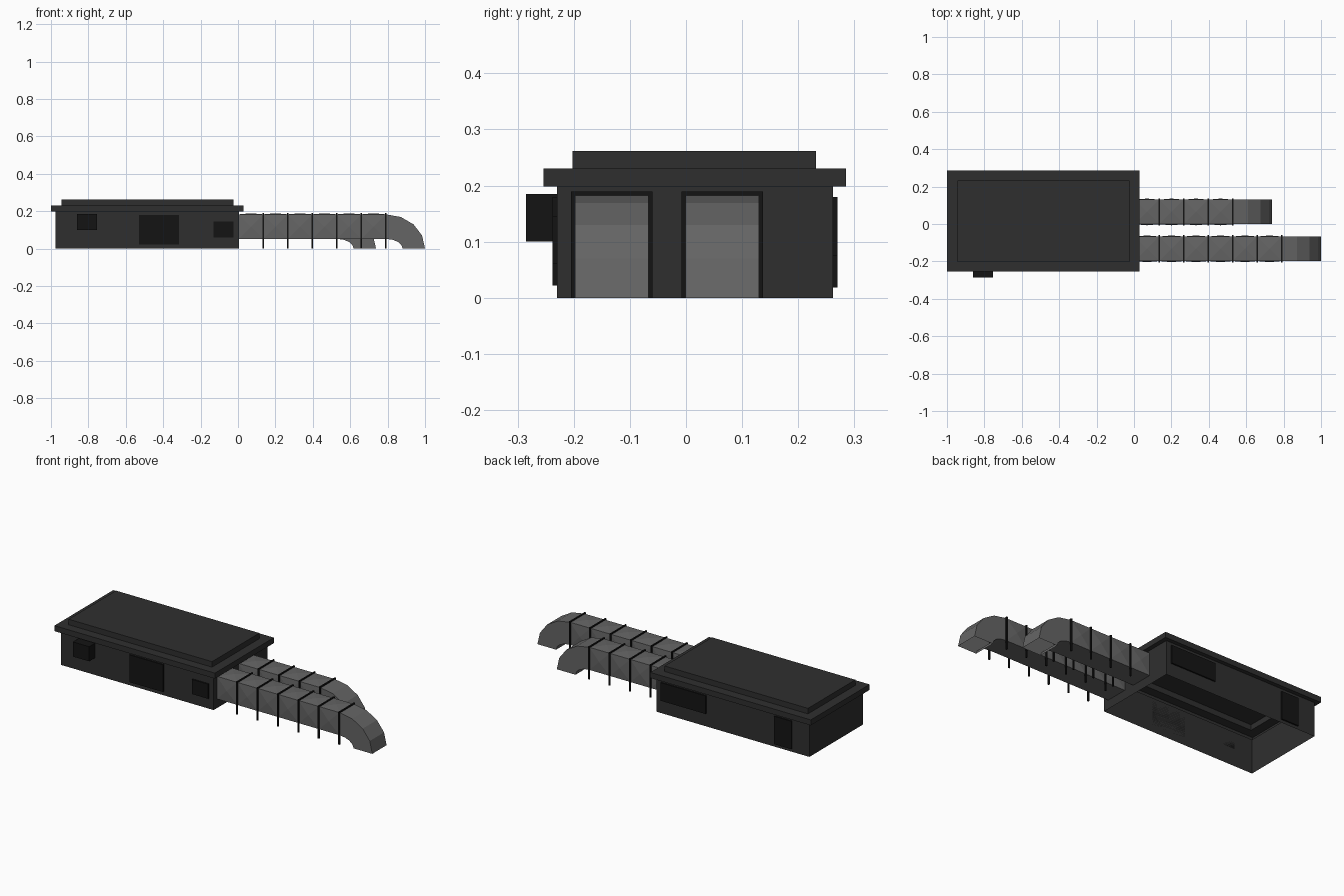
import bpy, bmesh, math

if "Cube" in bpy.data.objects:
    bpy.data.objects.remove(bpy.data.objects["Cube"])


def material(name, v):
    m = bpy.data.materials.new(name)
    m.diffuse_color = (v, v, v, 1)
    m.use_nodes = True
    m.node_tree.nodes["Principled BSDF"].inputs["Base Color"].default_value = m.diffuse_color
    return m


WALL = material("dark_wall", 0.028)
PANEL = material("black_panel", 0.007)
DUCT = material("grey_metal", 0.13)


def finish(name, bm, mat):
    me = bpy.data.meshes.new(name)
    bm.to_mesh(me)
    bm.free()
    me.materials.append(mat)
    ob = bpy.data.objects.new(name, me)
    bpy.context.collection.objects.link(ob)
    return ob


def add_box(bm, x0, x1, y0, y1, z0, z1):
    vs = bmesh.ops.create_cube(bm, size=1)["verts"]
    for v in vs:
        v.co = (x0 + (v.co.x + .5) * (x1 - x0),
                y0 + (v.co.y + .5) * (y1 - y0),
                z0 + (v.co.z + .5) * (z1 - z0))


def box(name, *dims, mat=PANEL):
    bm = bmesh.new()
    add_box(bm, *dims)
    return finish(name, bm, mat)


def loft(bm, rings):
    """Join consecutive closed rings with quads; returns faces per span."""
    vs = [[bm.verts.new(p) for p in r] for r in rings]
    spans = []
    for a, b in zip(vs, vs[1:]):
        n = len(a)
        spans.append([bm.faces.new((a[i], a[(i + 1) % n], b[(i + 1) % n], b[i]))
                      for i in range(n)])
    return vs, spans


# Building shell: walls, overhanging eave and raised roof, open underneath
wall = (-.975, .005, -.23, .262)
eave = (-1, .03, -.254, .285)
roof = (-.945, -.025, -.202, .232)


def rect(r, z):
    return [(r[0], r[2], z), (r[1], r[2], z), (r[1], r[3], z), (r[0], r[3], z)]


bm = bmesh.new()
vs, _ = loft(bm, [rect(wall, 0), rect(wall, .198), rect(eave, .198),
                  rect(eave, .23), rect(roof, .23), rect(roof, .262)])
bm.faces.new(vs[-1])
finish("building_shell", bm, WALL)

# Doors, windows and wall unit
box("front_door", -.53, -.315, -.238, -.23, .022, .18)
box("front_window", -.13, -.025, -.238, -.23, .06, .145)
box("wall_unit", -.86, -.755, -.285, -.23, .10, .185)
box("back_window", -.315, -.025, .262, .27, .075, .18)
box("back_door", -.865, -.755, .262, .27, .018, .18)

# Ducts with cross-broken panels, a bend to the ground, and support frames
STEP, START, LOW, TOP, BULGE = .131, .004, .052, .183, .006


def duct(name, y0, y1, count):
    end = START + STEP * count

    def section(x):
        return [(x, y0, LOW), (x, y1, LOW), (x, y1, TOP), (x, y0, TOP)]

    rings = [section(START + STEP * i) for i in range(count + 1)]
    for k in range(1, 5):
        a = math.radians(22.5 * k)
        s, c = math.sin(a), math.cos(a)
        xi, zi = end + .09 * s, LOW * c
        xo, zo = end + .21 * s, TOP * c
        rings.append([(xi, y0, zi), (xi, y1, zi), (xo, y1, zo), (xo, y0, zo)])
    bm = bmesh.new()
    _, spans = loft(bm, rings)
    bmesh.ops.recalc_face_normals(bm, faces=bm.faces[:])
    # raise the centre of each straight side and top panel
    for span in spans[:count]:
        for f in span[1:]:
            n = f.normal.copy()
            r = bmesh.ops.poke(bm, faces=[f])
            r["verts"][0].co += n * BULGE
    finish(name, bm, DUCT)

    bm = bmesh.new()
    for i in range(1, count + 1):
        x = START + STEP * i
        xs = (x - .004, x + .004)
        add_box(bm, *xs, y0 - .007, y0 + .001, 0, .189)
        add_box(bm, *xs, y1 - .001, y1 + .007, 0, .189)
        add_box(bm, *xs, y0 + .001, y1 - .001, .181, .189)
    finish(name + "_frames", bm, PANEL)


duct("long_duct", -.198, -.067, 6)
duct("short_duct", -.001, .130, 4)
